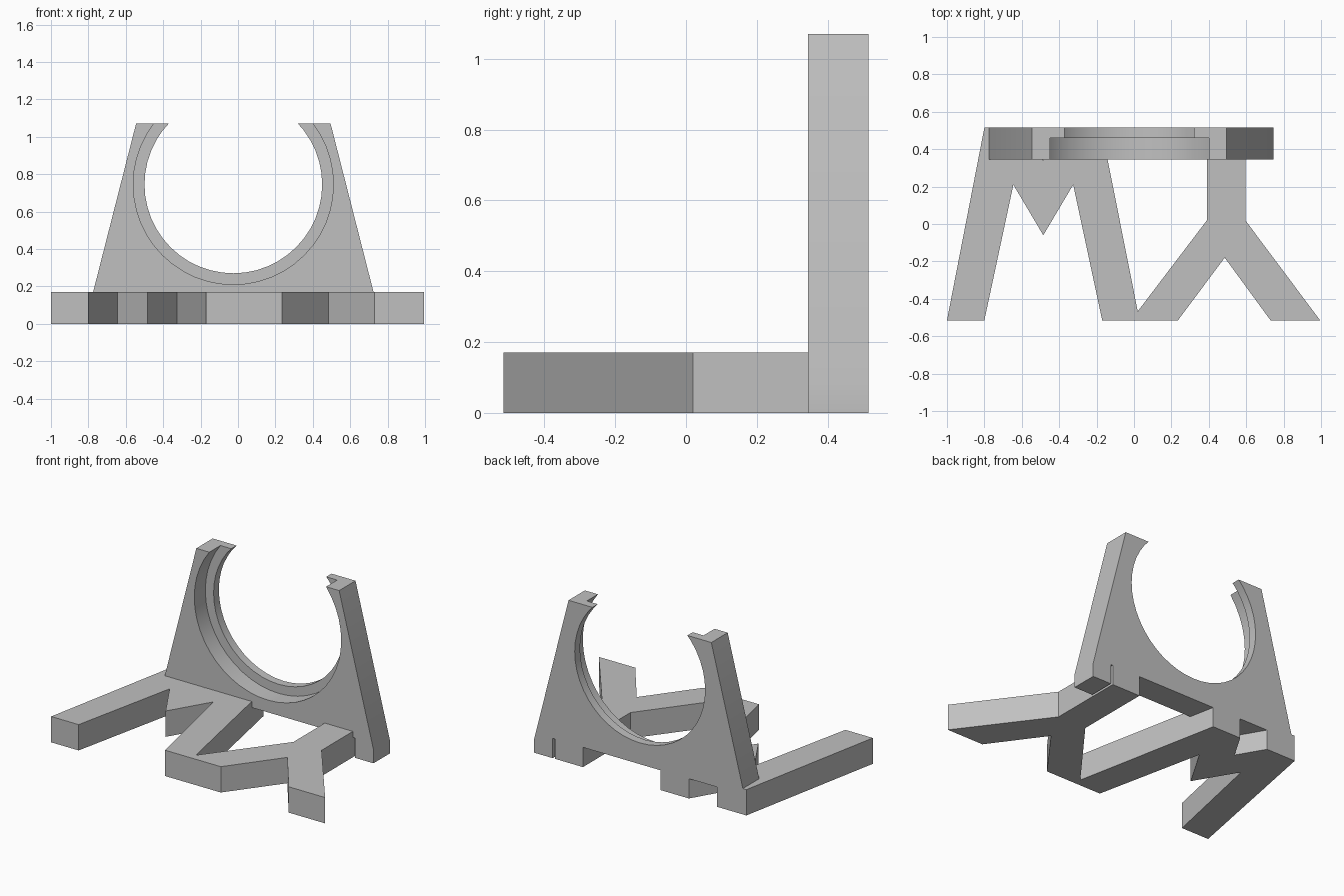
import bpy, bmesh, math

default = bpy.data.objects.get("Cube")
if default:
    bpy.data.objects.remove(default, do_unlink=True)

GREY = (0.53, 0.53, 0.53, 1.0)
grey = bpy.data.materials.new("plain_grey")
grey.use_nodes = True
grey.diffuse_color = GREY
grey.node_tree.nodes["Principled BSDF"].inputs["Base Color"].default_value = GREY


def prism(name, outline, to_3d, direction):
    """Extrude a flat outline into a solid."""
    bm = bmesh.new()
    face = bm.faces.new([bm.verts.new(to_3d(a, b)) for a, b in outline])
    grown = bmesh.ops.extrude_face_region(bm, geom=[face])["geom"]
    bmesh.ops.translate(bm, vec=direction,
                        verts=[v for v in grown if isinstance(v, bmesh.types.BMVert)])
    bmesh.ops.recalc_face_normals(bm, faces=bm.faces)
    mesh = bpy.data.meshes.new(name)
    bm.to_mesh(mesh)
    bm.free()
    mesh.materials.append(grey)
    obj = bpy.data.objects.new(name, mesh)
    bpy.context.collection.objects.link(obj)
    return obj


FRONT, BACK = 0.345, 0.515
BASE_TOP = 0.17
MID = -0.025          # centre line of the upright plate

# Base: zigzag legs on one side joined to a forked leg on the other
base_outline = [
    (-1.0, -BACK), (-0.8, -BACK), (-0.645, 0.21), (-0.485, -0.06),
    (-0.325, 0.21), (-0.17, -BACK), (0.235, -BACK), (0.485, -0.18),
    (0.73, -BACK), (0.995, -BACK), (0.595, 0.02), (0.595, BACK),
    (0.39, BACK), (0.39, 0.02), (0.02, -0.467), (-0.175, BACK),
    (-0.382, BACK), (-0.485, 0.34), (-0.588, BACK), (-0.8, BACK),
]
prism("base_legs", base_outline, lambda x, y: (x, y, 0), (0, 0, BASE_TOP))

# Upright plate: tapered sides, two feet, raised underside between them
half = [(0.635, 0.13), (0.635, 0), (0.77, 0), (0.77, 0.09), (0.52, 1.07)]
plate_outline = [(MID + x, z) for x, z in half]
plate_outline += [(MID - x, z) for x, z in reversed(half)]
plate = prism("upright_plate", plate_outline,
              lambda x, z: (x, FRONT, z), (0, BACK - FRONT, 0))


def bore(name, radius, y0, y1):
    """Cut a round opening through part of the plate."""
    steps = 48
    ring = [(MID + radius * math.cos(math.tau * i / steps),
             0.745 + radius * math.sin(math.tau * i / steps)) for i in range(steps)]
    cutter = prism(name, ring, lambda x, z: (x, y0, z), (0, y1 - y0, 0))
    mod = plate.modifiers.new(name, 'BOOLEAN')
    mod.operation = 'DIFFERENCE'
    mod.solver = 'EXACT'
    mod.object = cutter
    bpy.ops.object.modifier_apply(modifier=mod.name)
    bpy.data.objects.remove(cutter, do_unlink=True)


# Stepped round seat: wide in front, narrow lip behind
bpy.ops.object.select_all(action='DESELECT')
plate.select_set(True)
bpy.context.view_layer.objects.active = plate
bore("through_bore", 0.475, FRONT - 0.1, BACK + 0.1)
bore("front_recess", 0.535, FRONT - 0.1, 0.46)
bpy.ops.object.shade_smooth_by_angle(angle=math.radians(20))
